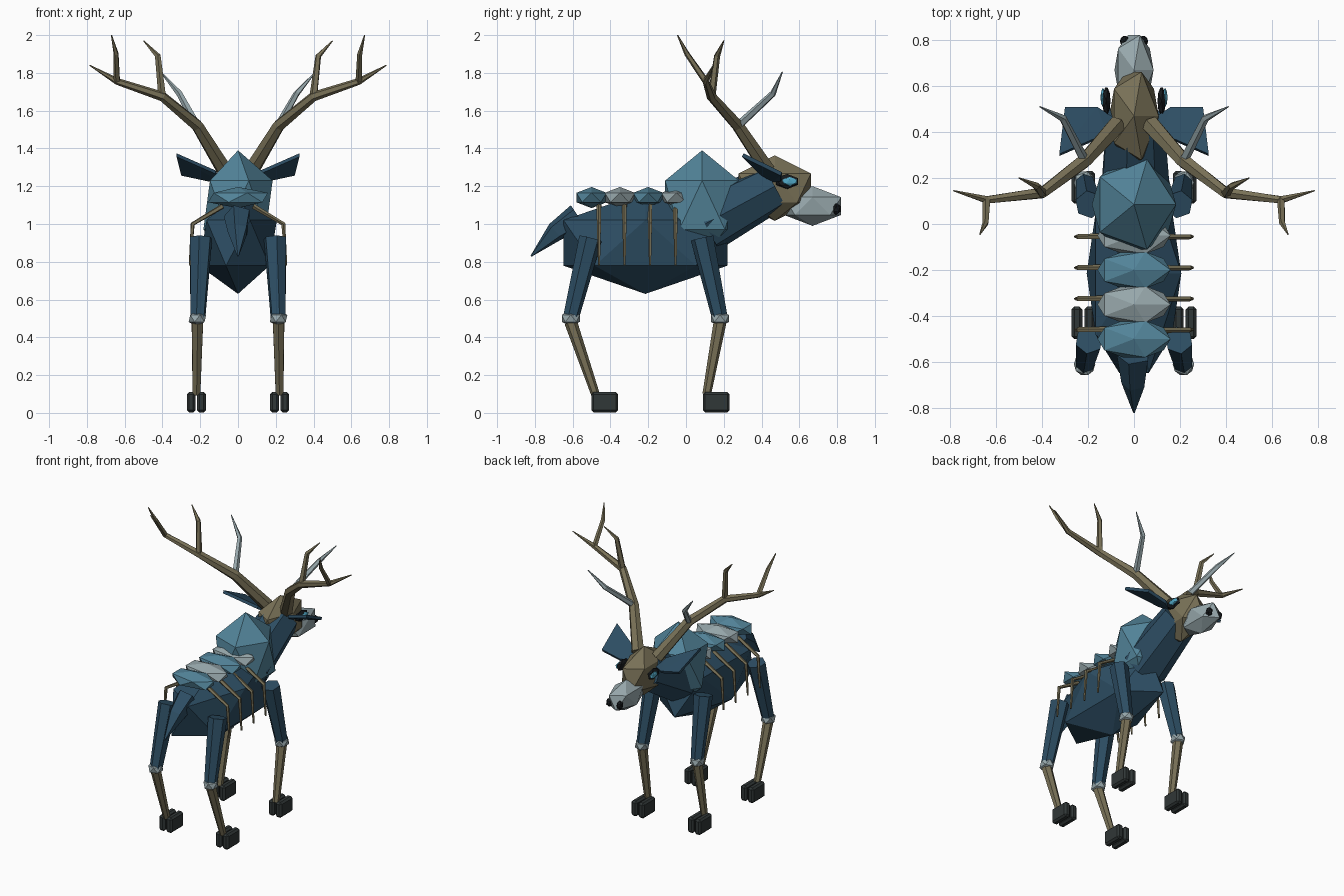
import bpy, bmesh, math
from mathutils import Vector, Matrix

if "Cube" in bpy.data.objects:
    bpy.data.objects.remove(bpy.data.objects["Cube"])


def material(name, rgb):
    m = bpy.data.materials.new(name)
    m.diffuse_color = (*rgb, 1)
    m.use_nodes = True
    m.node_tree.nodes["Principled BSDF"].inputs["Base Color"].default_value = m.diffuse_color
    return m


NAVY = material("navy", (0.026, 0.075, 0.125))
BLUE = material("blue", (0.085, 0.23, 0.32))
BONE = material("bone", (0.19, 0.165, 0.095))
GREY = material("pale_grey", (0.31, 0.39, 0.41))
HOOF = material("hoof", (0.03, 0.038, 0.038))
BLACK = material("black", (0.008, 0.01, 0.012))
GLOW = material("eye_blue", (0.08, 0.38, 0.55))


def finish(name, bm, mat):
    bmesh.ops.recalc_face_normals(bm, faces=bm.faces)
    me = bpy.data.meshes.new(name)
    bm.to_mesh(me)
    bm.free()
    me.materials.append(mat)
    ob = bpy.data.objects.new(name, me)
    bpy.context.collection.objects.link(ob)
    return ob


def gem(name, center, radii, mat):
    """Scaled 20-sided icosphere."""
    bm = bmesh.new()
    bmesh.ops.create_icosphere(bm, subdivisions=1, radius=1,
                               matrix=Matrix.Translation(center) @ Matrix.Diagonal((*radii, 1)))
    return finish(name, bm, mat)


def limb(name, pts, radii, mat, sides=6, side=1):
    """Tapered faceted tube through points; side=-1 mirrors it in x."""
    bm = bmesh.new()
    pts = [Vector((p[0] * side, p[1], p[2])) for p in pts]
    rings = []
    for i, (p, r) in enumerate(zip(pts, radii)):
        d = pts[min(i + 1, len(pts) - 1)] - pts[max(i - 1, 0)]
        q = d.to_track_quat('Z', 'Y')
        rings.append([bm.verts.new(p + q @ Vector((r * math.cos(a), r * math.sin(a), 0)))
                      for a in (2 * math.pi * (k + 0.5) / sides for k in range(sides))])
    for a, b in zip(rings, rings[1:]):
        for k in range(sides):
            n = (k + 1) % sides
            bm.faces.new((a[k], a[n], b[n], b[k]))
    bm.faces.new(rings[0])
    bm.faces.new(rings[-1])
    return finish(name, bm, mat)


def block(name, center, size, mat, bevel):
    bm = bmesh.new()
    bmesh.ops.create_cube(bm, size=1, matrix=Matrix.Translation(center) @ Matrix.Diagonal((*size, 1)))
    bmesh.ops.bevel(bm, geom=bm.edges[:], offset=bevel, segments=1, affect='EDGES')
    return finish(name, bm, mat)


# Torso, shoulder hump, neck, head and muzzle
gem("torso", (0, -0.215, 0.90), (0.23, 0.51, 0.27), NAVY)
gem("shoulder_hump", (0, 0.085, 1.10), (0.205, 0.23, 0.29), BLUE)
limb("neck", [(0, 0.10, 1.00), (0, 0.47, 1.20)], [0.16, 0.13], NAVY, 7)
gem("head", (0, 0.47, 1.19), (0.12, 0.225, 0.173), BONE)
gem("muzzle", (0, 0.67, 1.095), (0.095, 0.178, 0.105), GREY)
limb("tail", [(0, -0.57, 1.04), (0, -0.69, 0.96), (0, -0.82, 0.83)],
     [0.075, 0.055, 0.004], NAVY, 5)

# Spine plates and ribs
for i in range(4):
    gem(f"spine_plate_{i}", (0, -0.50 + 0.15 * i, 1.14), (0.178, 0.094, 0.056),
        GREY if i % 2 else BLUE)

for s, tag in ((1, "right"), (-1, "left")):
    for i in range(4):
        y = -0.46 + 0.135 * i
        limb(f"rib_{i}_{tag}", [(0.08, y, 1.095), (0.24, y, 1.0), (0.255, y, 0.78)],
             [0.014, 0.012, 0.006], BONE, 5, s)

    # Eyes and nostrils
    gem(f"eye_{tag}", (0.12 * s, 0.535, 1.225), (0.02, 0.068, 0.04), BLACK)
    gem(f"pupil_{tag}", (0.135 * s, 0.55, 1.225), (0.012, 0.045, 0.024), GLOW)
    gem(f"nostril_{tag}", (0.04 * s, 0.795, 1.08), (0.024, 0.026, 0.033), BLACK)

    # Ear: thin tilted plate
    bm = bmesh.new()
    for x, y, z in ((0.09, 0.46, 1.23), (0.16, 0.505, 1.235), (0.30, 0.505, 1.265),
                    (0.325, 0.30, 1.365), (0.12, 0.39, 1.275)):
        for t in (-0.009, 0.009):
            bm.verts.new((x * s, y + t * 0.5, z + t))
    bmesh.ops.convex_hull(bm, input=bm.verts[:])
    finish(f"ear_{tag}", bm, NAVY)

    # Antler beam and three tines
    a, b, c = (0.215, 0.275, 1.52), (0.40, 0.135, 1.675), (0.64, 0.105, 1.755)
    limb(f"antler_beam_{tag}", [(0.075, 0.43, 1.29), a, b, c, (0.785, 0.145, 1.84)],
         [0.043, 0.034, 0.026, 0.018, 0.003], BONE, 6, s)
    limb(f"brow_tine_{tag}", [a, (0.31, 0.46, 1.69), (0.41, 0.51, 1.805)],
         [0.022, 0.017, 0.003], GREY, 5, s)
    limb(f"middle_tine_{tag}", [b, (0.425, 0.165, 1.89), (0.50, 0.20, 1.97)],
         [0.022, 0.016, 0.003], BONE, 5, s)
    limb(f"rear_tine_{tag}", [c, (0.645, 0.005, 1.90), (0.67, -0.045, 2.0)],
         [0.018, 0.014, 0.003], BONE, 5, s)

    # Legs: hip y, knee y, ankle y, hoof y
    for end, hip, knee, ankle, foot in (("front", 0.085, 0.18, 0.11, 0.16),
                                        ("rear", -0.505, -0.61, -0.48, -0.43)):
        limb(f"{end}_thigh_{tag}", [(0.195, hip, 0.925), (0.213, knee, 0.50)],
             [0.062, 0.042], NAVY, 6, s)
        gem(f"{end}_knee_{tag}", (0.215 * s, knee, 0.50), (0.052, 0.056, 0.042), GREY)
        limb(f"{end}_shin_{tag}", [(0.215, knee, 0.48), (0.22, ankle, 0.10)],
             [0.034, 0.023], BONE, 6, s)
        for n, x in (("inner", 0.193), ("outer", 0.248)):
            block(f"{end}_{n}_hoof_{tag}", (x * s, foot, 0.056), (0.046, 0.142, 0.108), HOOF, 0.012)
